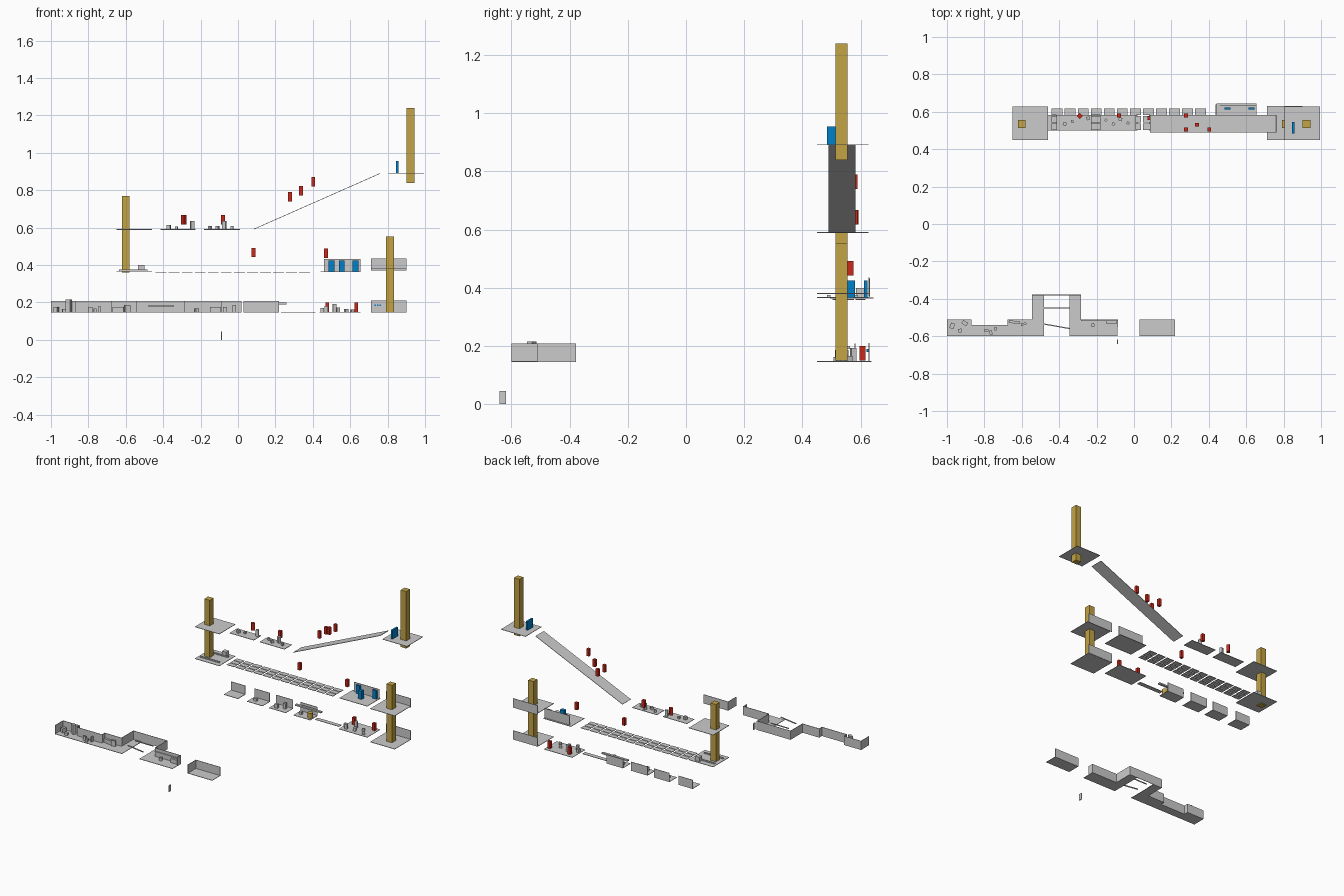
import bpy, math

def material(name, rgb):
    m = bpy.data.materials.new(name)
    m.diffuse_color = (*rgb, 1)
    return m

GOLD = material("gold", (0.55, 0.37, 0.06))
RED = material("red", (0.6, 0.02, 0.01))
BLUE = material("blue", (0.0, 0.22, 0.6))
T = 0.003  # sheet thickness

def box(name, x, y, z, mat=None, turn=0, tilt=0):
    """Box from (min, max) ranges, optionally turned about z or tilted about y."""
    bpy.ops.mesh.primitive_cube_add(size=1, location=[sum(r) / 2 for r in (x, y, z)])
    o = bpy.context.object
    o.name = name
    o.scale = [r[1] - r[0] for r in (x, y, z)]
    o.rotation_euler = (0, math.radians(tilt), math.radians(turn))
    if mat:
        o.data.materials.append(mat)
    return o

def floor(name, x, y, z):
    return box(name, x, y, (z - T / 2, z + T / 2))

def wall_x(name, x, y, z):
    """Wall running along x."""
    return box(name, x, (y - T, y), z)

def wall_y(name, x, y, z):
    """Wall running along y."""
    return box(name, (x - T / 2, x + T / 2), y, z)

def crate(name, x, y, z, w, d, h, mat=None, turn=0):
    """Small block standing on height z."""
    return box(name, (x - w / 2, x + w / 2), (y - d / 2, y + d / 2), (z, z + h), mat, turn)

# stair tower landings and gold lift columns
DEPTH = (0.45, 0.628)
for name, x, z in [("upper_left", -0.65, 0.59), ("lower_left", -0.65, 0.367),
                   ("upper_right", 0.805, 0.892), ("middle_right", 0.71, 0.38),
                   ("bottom_right", 0.71, 0.147)]:
    floor(name + "_landing", (x, x + 0.19), DEPTH, z)
for name, x, z0, z1 in [("left", -0.6, 0.36, 0.77), ("top", 0.923, 0.84, 1.24), ("right", 0.813, 0.15, 0.552)]:
    crate(name + "_column", x, 0.535, z0, 0.042, 0.042, z1 - z0, GOLD)
wall_x("middle_right_wall", (0.71, 0.90), 0.63, (0.37, 0.435))
wall_x("bottom_right_wall", (0.71, 0.90), 0.63, (0.147, 0.21))
for i in range(3):
    crate("wall_button", 0.733 + i * 0.014, 0.624, 0.18, 0.008, 0.006, 0.01, BLUE)
crate("landing_block", -0.518, 0.60, 0.367, 0.034, 0.03, 0.033)
for y in (0.49, 0.585):
    crate("landing_rail", -0.56, y, 0.367, 0.15, 0.012, 0.008)
crate("top_door", 0.852, 0.515, 0.892, 0.013, 0.06, 0.063, BLUE)

# two upper balconies with debris
for x0, x1 in ((-0.415, -0.228), (-0.182, 0.01)):
    floor("balcony_floor", (x0, x1), (0.5, 0.583), 0.59)
for x, y, h, w in [(-0.37, 0.535, 0.024, 0.018), (-0.33, 0.548, 0.015, 0.014), (-0.245, 0.565, 0.045, 0.018),
                   (-0.15, 0.555, 0.018, 0.014), (-0.11, 0.535, 0.02, 0.016), (-0.073, 0.56, 0.045, 0.018),
                   (-0.032, 0.54, 0.018, 0.014)]:
    crate("balcony_debris", x, y, 0.59, w, w, h, turn=x * 300)

# sloping ramp
x0, z0, x1, z1 = 0.085, 0.592, 0.76, 0.89
L, ang = math.hypot(x1 - x0, z1 - z0), math.degrees(math.atan2(z1 - z0, x1 - x0))
cx, cz = (x0 + x1) / 2, (z0 + z1) / 2
box("ramp", (cx - L / 2, cx + L / 2), (0.49, 0.582), (cz - T / 2, cz + T / 2), tilt=-ang)

# red hovering markers
for x, y, z in [(0.278, 0.58, 0.74), (0.278, 0.505, 0.74), (0.337, 0.53, 0.772), (0.402, 0.505, 0.82),
                (0.083, 0.565, 0.442), (0.47, 0.54, 0.438), (-0.08, 0.58, 0.617),
                (0.477, 0.607, 0.15), (0.632, 0.607, 0.15)]:
    crate("red_marker", x, y, z, 0.02, 0.02, 0.05, RED)
crate("red_marker", -0.29, 0.578, 0.617, 0.022, 0.022, 0.05, RED, turn=45)

# tiled bridge
for i in range(12):
    for j in range(3):
        floor("bridge_tile", (-0.44 + i * 0.0697, -0.382 + i * 0.0697),
              (0.503 + j * 0.04, 0.537 + j * 0.04), 0.36)

# middle room with blue doors
floor("middle_room_floor", (0.44, 0.655), (0.495, 0.645), 0.365)
wall_x("middle_room_wall", (0.46, 0.655), 0.633, (0.365, 0.432))
for x, y, d in ((0.5, 0.618, 0.012), (0.555, 0.568, 0.025), (0.628, 0.618, 0.012)):
    crate("room_door", x, y, 0.365, 0.03, d, 0.06, BLUE)

# bottom room with debris
floor("bottom_room_floor", (0.435, 0.655), (0.495, 0.638), 0.147)
for x, y, h in [(0.45, 0.55, 0.024), (0.472, 0.525, 0.035), (0.515, 0.575, 0.046),
                (0.535, 0.53, 0.026), (0.58, 0.56, 0.018), (0.61, 0.52, 0.015)]:
    crate("room_debris", x, y, 0.147, 0.018, 0.018, h, turn=x * 200)

# row of alcoves, connecting walkway, overhead bar and gold drum
for x0, x1 in ((-0.46, -0.35), (-0.28, -0.16), (-0.11, 0.02), (0.08, 0.21)):
    floor("alcove_floor", (x0, x1), (0.5, 0.583), 0.147)
    wall_x("alcove_wall", (x0, x1), 0.583, (0.147, 0.208))
for x, y, h in [(-0.24, 0.54, 0.02), (-0.07, 0.53, 0.03), (-0.02, 0.55, 0.04), (0.11, 0.54, 0.02)]:
    crate("alcove_debris", x, y, 0.147, 0.02, 0.018, h)
floor("walkway", (0.23, 0.415), (0.525, 0.555), 0.147)
crate("overhead_bar", 0.16, 0.555, 0.19, 0.2, 0.016, 0.01)
bpy.ops.mesh.primitive_cylinder_add(vertices=12, radius=0.018, depth=0.035, location=(0.19, 0.53, 0.168))
bpy.context.object.name = "gold_drum"
bpy.context.object.data.materials.append(GOLD)

# front corridor: floors, then back and side walls
F, H = -0.6, (0.146, 0.208)
for x0, x1, y1 in [(-1, -0.87, -0.51), (-0.87, -0.675, -0.54), (-0.675, -0.545, -0.51), (-0.545, -0.48, -0.378),
                   (-0.345, -0.285, -0.378), (-0.285, -0.088, -0.51), (0.03, 0.22, -0.51)]:
    floor("corridor_floor", (x0, x1), (F, y1), 0.147)
for x0, x1, y in [(-1, -0.87, -0.51), (-0.87, -0.675, -0.54), (-0.675, -0.545, -0.51), (-0.545, -0.285, -0.378),
                  (-0.285, -0.088, -0.51), (0.03, 0.22, -0.51)]:
    wall_x("corridor_back_wall", (x0, x1), y, H)
for x, y0, y1 in [(-0.9985, F, -0.51), (-0.87, -0.54, -0.51), (-0.675, -0.54, -0.51), (-0.545, -0.51, -0.378),
                  (-0.285, -0.51, -0.378), (-0.088, -0.55, -0.51), (0.0315, F, -0.51)]:
    wall_y("corridor_side_wall", x, (y0, y1), H)

# beams across the gap, rail, furniture and debris
crate("gap_beam", -0.412, -0.45, 0.178, 0.14, 0.005, 0.006)
crate("slanted_beam", -0.412, -0.547, 0.178, 0.14, 0.006, 0.006, turn=-10)
crate("wall_rail", -0.187, -0.516, 0.18, 0.195, 0.006, 0.006)
for x, y, w, d, h, t in [(-0.972, -0.545, 0.022, 0.03, 0.03, -20), (-0.905, -0.53, 0.03, 0.02, 0.068, -30),
                         (-0.93, -0.57, 0.02, 0.02, 0.018, 10), (-0.79, -0.57, 0.022, 0.01, 0.03, 0),
                         (-0.765, -0.58, 0.014, 0.022, 0.02, 5), (-0.74, -0.56, 0.01, 0.02, 0.035, 0),
                         (-0.64, -0.525, 0.06, 0.014, 0.03, -8), (-0.59, -0.535, 0.03, 0.012, 0.04, 15),
                         (-0.12, -0.525, 0.06, 0.014, 0.03, 0), (-0.02 - 0.2, -0.54, 0.018, 0.018, 0.02, 20)]:
    crate("corridor_debris", x, y, 0.147, w, d, h, turn=t)

# detached marker panel near the ground
crate("start_panel", -0.088, -0.63, 0, 0.005, 0.024, 0.045)
